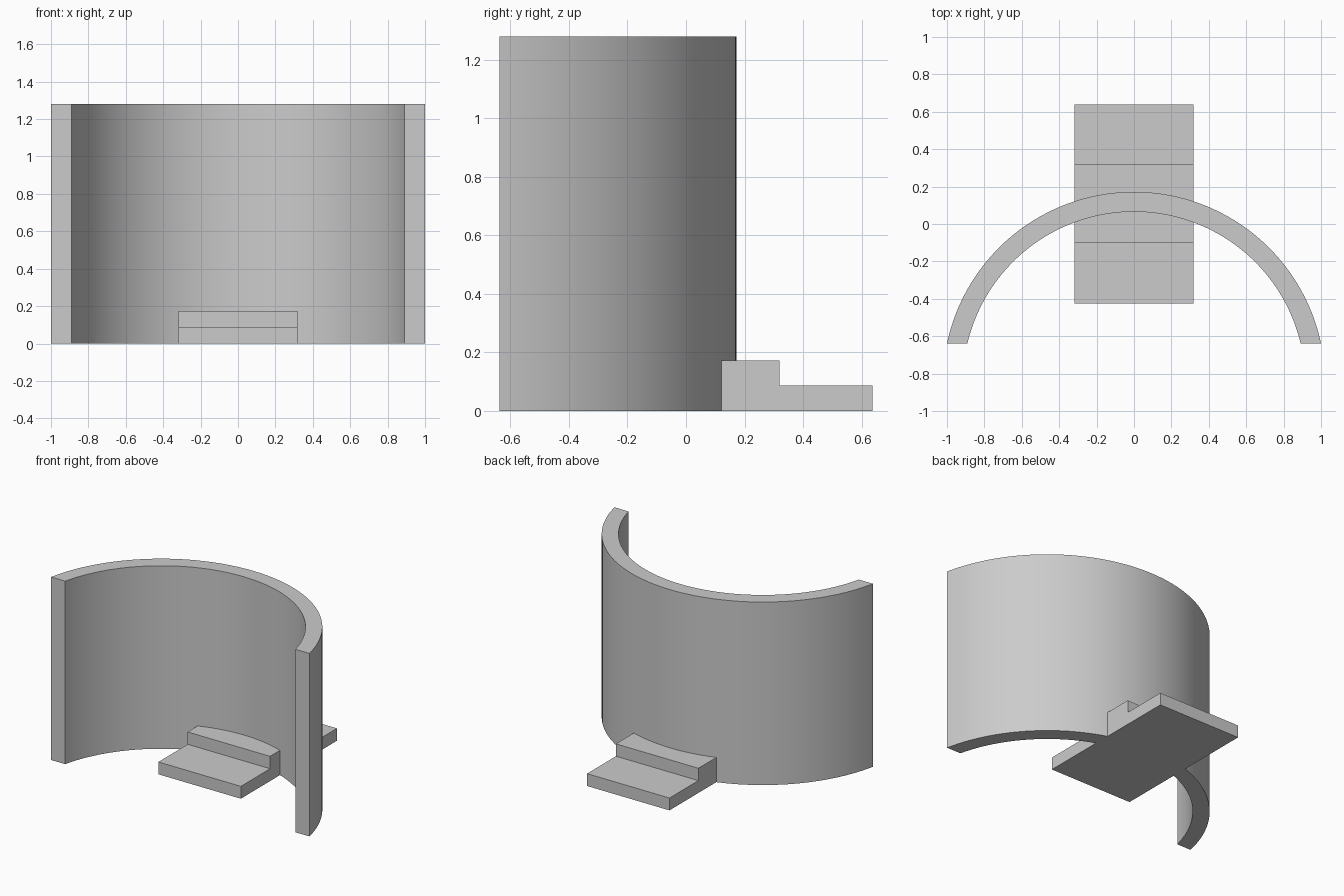
import bpy
import bmesh
from math import asin, cos, sin, pi
from mathutils import Vector

cube = bpy.data.objects.get("Cube")
if cube:
    bpy.data.objects.remove(cube, do_unlink=True)

grey = bpy.data.materials.new("light_grey")
grey.use_nodes = True
color = (0.6, 0.6, 0.6, 1)
grey.diffuse_color = color
grey.node_tree.nodes["Principled BSDF"].inputs["Base Color"].default_value = color


def extrude_profile(name, points, direction):
    """Extrude a closed planar outline into a solid."""
    bm = bmesh.new()
    face = bm.faces.new([bm.verts.new(p) for p in points])
    result = bmesh.ops.extrude_face_region(bm, geom=[face], use_keep_orig=True)
    verts = [g for g in result["geom"] if isinstance(g, bmesh.types.BMVert)]
    bmesh.ops.translate(bm, verts=verts, vec=Vector(direction))
    bmesh.ops.recalc_face_normals(bm, faces=bm.faces)
    mesh = bpy.data.meshes.new(name)
    bm.to_mesh(mesh)
    bm.free()
    mesh.materials.append(grey)
    obj = bpy.data.objects.new(name, mesh)
    bpy.context.collection.objects.link(obj)
    return obj


# Curved wall: two concentric arcs cut off by one flat front plane
CENTER_Y, FRONT_Y, HEIGHT, SEGMENTS = -0.85, -0.638, 1.28, 64


def arc(radius):
    start = asin((FRONT_Y - CENTER_Y) / radius)
    angles = [start + (pi - 2 * start) * i / SEGMENTS for i in range(SEGMENTS + 1)]
    return [(radius * cos(a), CENTER_Y + radius * sin(a), 0) for a in angles]


wall = extrude_profile("curved_wall", arc(1.022) + arc(0.9155)[::-1], (0, 0, HEIGHT))
bpy.context.view_layer.objects.active = wall
wall.select_set(True)
bpy.ops.object.shade_smooth_by_angle(angle=pi / 6)

# Double-sided steps passing through the wall
HALF_WIDTH, RISE = 0.319, 0.0865
step_profile = [(-0.424, 0), (0.638, 0), (0.638, RISE), (0.319, RISE),
                (0.319, 2 * RISE), (-0.101, 2 * RISE), (-0.101, RISE), (-0.424, RISE)]
extrude_profile("entry_steps", [(-HALF_WIDTH, y, z) for y, z in step_profile],
                (2 * HALF_WIDTH, 0, 0))
